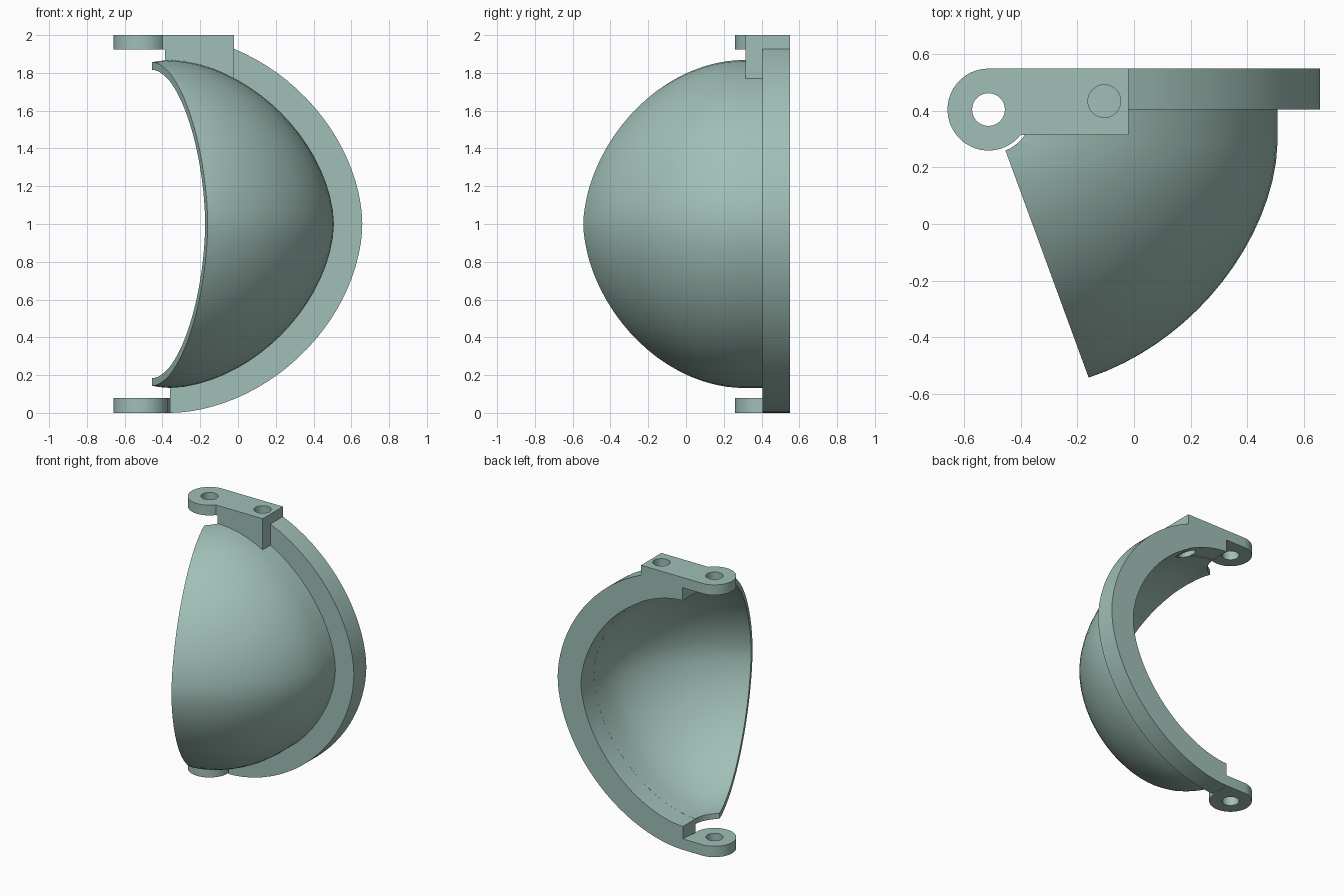
import bpy, bmesh
from math import sin, cos, acos, radians, pi, copysign
from mathutils import Matrix, Vector

cube = bpy.data.objects.get("Cube")
if cube:
    bpy.data.objects.remove(cube)

CX, CY, CZ = -0.36, 0.288, 1.0     # centre of the bowl
R_OUT, R_IN = 0.868, 0.828         # bowl radii along its axes
RIM_A, RIM_B = 1.018, 1.0          # rim half width and half height
BOWL_P, RIM_P = 1.78, 1.85         # roundness exponents, 2 is a true circle
BACK, RIM_FRONT, BLOCK_FRONT = 0.55, 0.405, 0.315
PIN = (-0.515, 0.405)              # hinge axis
BLOCK_L, BLOCK_R, END = -0.401, -0.02, -0.36
EAR_R, GAP_R, EAR_Z = 0.145, 0.157, 1.925

mat = bpy.data.materials.new("sage green")
mat.use_nodes = True
COLOUR = (0.35, 0.52, 0.47, 1)
mat.diffuse_color = COLOUR
mat.node_tree.nodes["Principled BSDF"].inputs["Base Color"].default_value = COLOUR


def finish(name, bm, smooth=True):
    bmesh.ops.recalc_face_normals(bm, faces=bm.faces)
    me = bpy.data.meshes.new(name)
    bm.to_mesh(me)
    bm.free()
    ob = bpy.data.objects.new(name, me)
    bpy.context.collection.objects.link(ob)
    me.materials.append(mat)
    if smooth:
        bpy.ops.object.select_all(action="DESELECT")
        ob.select_set(True)
        bpy.context.view_layer.objects.active = ob
        bpy.ops.object.shade_smooth_by_angle(angle=radians(30))
    return ob


def prism(name, points, depth, smooth=True):
    """Extrude a closed outline of 3D points along a vector."""
    bm = bmesh.new()
    face = bm.faces.new([bm.verts.new(p) for p in points])
    ext = bmesh.ops.extrude_face_region(bm, geom=[face])
    moved = [v for v in ext["geom"] if isinstance(v, bmesh.types.BMVert)]
    bmesh.ops.translate(bm, verts=moved, vec=depth)
    return finish(name, bm, smooth)


def power(u, e):
    return copysign(abs(u) ** e, u)


def arc(a, b, t0, t1, n, centre=(CX, CZ), p=2):
    """Points on a superellipse arc."""
    ts = [t0 + (t1 - t0) * i / n for i in range(n + 1)]
    return [(centre[0] + a * power(cos(t), 2 / p), centre[1] + b * power(sin(t), 2 / p))
            for t in ts]


def angle_at(x, a, p):
    return acos(power((x - CX) / a, p / 2))


def hide(ob):
    ob.hide_render = True
    ob.hide_set(True)
    return ob


def hole(name, centre, z0, z1):
    bm = bmesh.new()
    bmesh.ops.create_cone(bm, cap_ends=True, segments=32, radius1=0.058,
                          radius2=0.058, depth=z1 - z0,
                          matrix=Matrix.Translation((*centre, (z0 + z1) / 2)))
    return hide(finish(name, bm, False))


def cut(ob, tool):
    mod = ob.modifiers.new(tool.name, "BOOLEAN")
    mod.operation, mod.solver, mod.object = "DIFFERENCE", "EXACT", tool


# Cutting tools
pin_hole = hole("pin_hole_cutter", PIN, -0.2, 2.2)
screw_hole = hole("screw_hole_cutter", (-0.105, 0.435), 1.6, 2.2)
path = arc(GAP_R, GAP_R, pi, 2 * pi, 32, PIN) + [(PIN[0] + GAP_R, 0.8), (PIN[0] - GAP_R, 0.8)]
clearance = hide(prism("hinge_clearance_cutter", [(x, y, -0.2) for x, y in path],
                       (0, 0, EAR_Z + 0.2), False))

# Bowl: a thin shell with a short straight collar, flattened between its axes
bm = bmesh.new()
quarter = [i * pi / 2 / 20 for i in range(21)]
collar = RIM_FRONT - CY
outer = [(R_OUT * sin(t), -R_OUT * cos(t)) for t in quarter] + [(R_OUT, collar)]
inner = [(R_IN, collar)] + [(R_IN * sin(t), -R_IN * cos(t)) for t in reversed(quarter)]
verts = [bm.verts.new((r, y, 0)) for r, y in outer + inner]
edges = [bm.edges.new(pair) for pair in zip(verts, verts[1:])]
bmesh.ops.spin(bm, geom=verts + edges, cent=(0, 0, 0), axis=(0, 1, 0),
               angle=2 * pi, steps=72)
bmesh.ops.remove_doubles(bm, verts=bm.verts, dist=0.0005)
for v in bm.verts:
    d = Vector((v.co.x, min(v.co.y, 0), v.co.z)).normalized()
    f = sum(abs(c) ** BOWL_P for c in d) ** (-1 / BOWL_P)
    v.co = (v.co.x * f, v.co.y * (f if v.co.y < 0 else 1), v.co.z * f)
bmesh.ops.translate(bm, verts=bm.verts, vec=(CX, CY, CZ))

# Slice the bowl along its slanted opening
bmesh.ops.bisect_plane(bm, geom=bm.verts[:] + bm.edges[:] + bm.faces[:],
                       plane_co=(-0.16, -0.545, 0),
                       plane_no=Vector((-0.939, -0.344, 0)), clear_outer=True)
bmesh.ops.holes_fill(bm, edges=[e for e in bm.edges if e.is_boundary], sides=0)
bowl = finish("bowl_shell", bm)
cut(bowl, clearance)
cut(bowl, screw_hole)

# Rim: flat arched flange behind the bowl
path = (arc(RIM_A, RIM_B, angle_at(BLOCK_R, RIM_A, RIM_P), -angle_at(END, RIM_A, RIM_P),
            44, p=RIM_P)
        + arc(R_IN, R_IN, -angle_at(END, R_IN, BOWL_P), angle_at(BLOCK_R, R_IN, BOWL_P),
              48, p=BOWL_P))
rim = prism("rim_flange", [(x, RIM_FRONT, z) for x, z in path], (0, BACK - RIM_FRONT, 0))

# Mounting block on top, its underside following the bowl
r = R_IN + 0.003
path = ([(BLOCK_L, 2), (BLOCK_R, 2)]
        + arc(r, r, angle_at(BLOCK_R, r, BOWL_P), angle_at(BLOCK_L, r, BOWL_P), 16, p=BOWL_P))
block = prism("mounting_block", [(x, BLOCK_FRONT, z) for x, z in path],
              (0, BACK - BLOCK_FRONT, 0))
cut(block, clearance)
cut(block, screw_hole)

# Hinge ears: rounded plates with a pin hole, joined to the block and the rim
for name, z, height, edge, stop in (
        ("upper_hinge_ear", EAR_Z, 2 - EAR_Z, BLOCK_L, -acos((BLOCK_L - PIN[0]) / EAR_R)),
        ("lower_hinge_ear", 0, 0.08, END, 0)):
    path = arc(EAR_R, EAR_R, pi / 2, 2 * pi + stop, 32, PIN) + [(edge, BACK)]
    ear = prism(name, [(x, y, z) for x, y in path], (0, 0, height))
    cut(ear, pin_hole)
